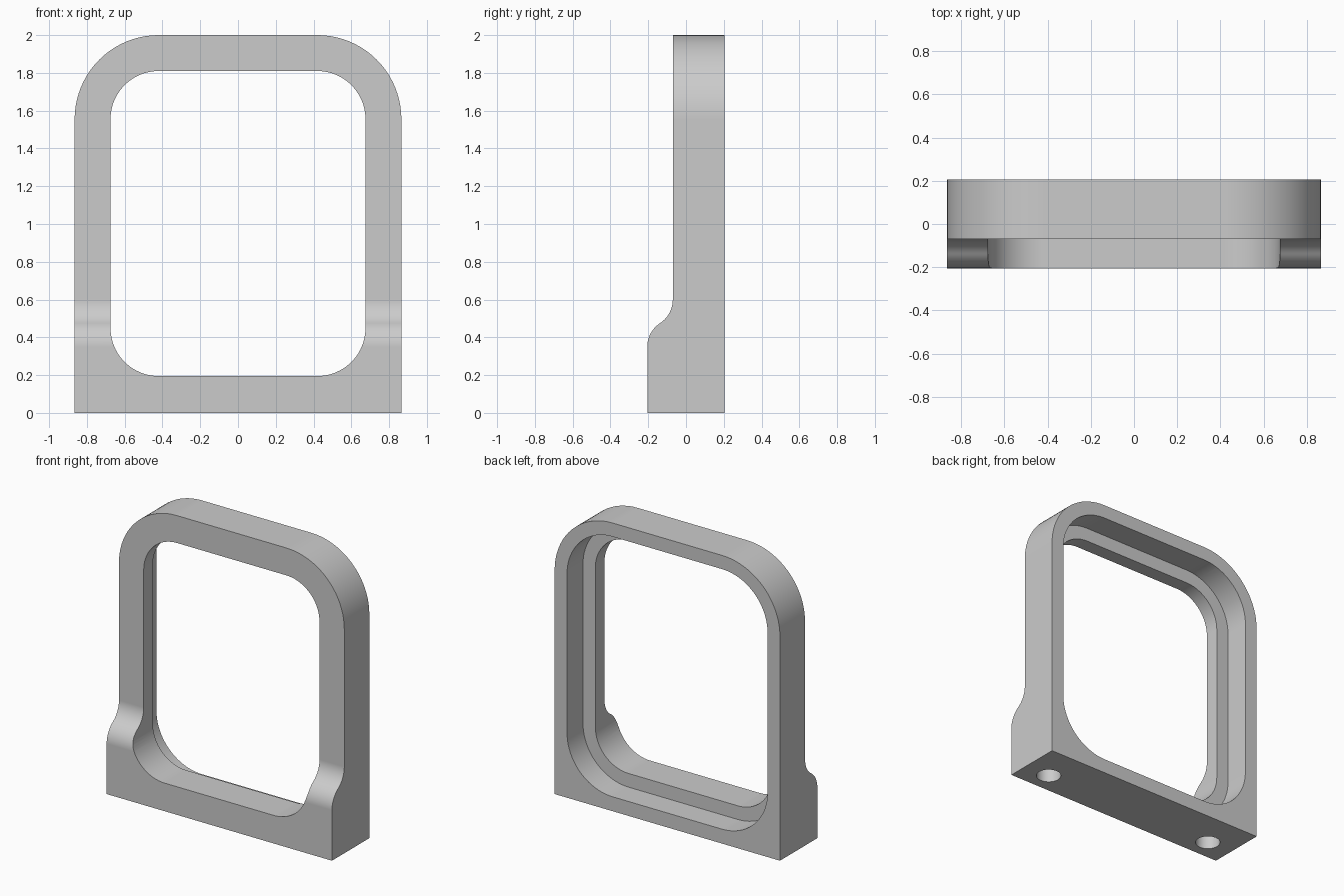
import bpy
import bmesh
from math import asin, cos, sin, pi
from mathutils import Vector

cube = bpy.data.objects.get("Cube")
if cube:
    bpy.data.objects.remove(cube, do_unlink=True)

HALF_W, HEIGHT = 0.865, 2.0
BACK, FRONT, UPPER_FRONT = 0.205, -0.205, -0.07
SEGMENTS = 20

grey = bpy.data.materials.new("light grey")
grey.use_nodes = True
grey.diffuse_color = (0.6, 0.6, 0.6, 1)
grey.node_tree.nodes["Principled BSDF"].inputs["Base Color"].default_value = grey.diffuse_color


def arc(cx, cy, r, start, end):
    """Points on an arc, angles in radians."""
    return [(cx + r * cos(start + (end - start) * i / SEGMENTS),
             cy + r * sin(start + (end - start) * i / SEGMENTS))
            for i in range(SEGMENTS + 1)]


def rounded(half_w, low, high, r, round_bottom=True):
    """Outline in x and z with rounded corners."""
    x = half_w - r
    pts = arc(x, high - r, r, 0, pi / 2) + arc(-x, high - r, r, pi / 2, pi)
    if round_bottom:
        return pts + arc(-x, low + r, r, pi, 1.5 * pi) + arc(x, low + r, r, 1.5 * pi, 2 * pi)
    return pts + [(-half_w, low), (half_w, low)]


def prism(name, points, place, sweep):
    """Closed prism: place maps each 2D point to 3D, sweep extrudes it."""
    bm = bmesh.new()
    face = bm.faces.new([bm.verts.new(place(a, b)) for a, b in points])
    new = bmesh.ops.extrude_face_region(bm, geom=[face])["geom"]
    bmesh.ops.translate(bm, vec=Vector(sweep),
                        verts=[v for v in new if isinstance(v, bmesh.types.BMVert)])
    bmesh.ops.recalc_face_normals(bm, faces=bm.faces[:])
    mesh = bpy.data.meshes.new(name)
    bm.to_mesh(mesh)
    bm.free()
    mesh.materials.append(grey)
    obj = bpy.data.objects.new(name, mesh)
    bpy.context.collection.objects.link(obj)
    return obj


# Side profile: thick foot with an S-curved shoulder up to the thin frame
z0, z1 = 0.35, 0.60
step, rise = UPPER_FRONT - FRONT, z1 - z0
r = (step ** 2 + rise ** 2) / (4 * step)
turn = asin(rise / (2 * r))
shoulder = arc(FRONT + r, z0, r, pi, pi - turn)
shoulder += arc(UPPER_FRONT - r, z1, r, -turn, 0)[1:]
profile = [(BACK, 0), (FRONT, 0)] + shoulder + [(UPPER_FRONT, HEIGHT + 0.1), (BACK, HEIGHT + 0.1)]
frame = prism("frame", profile, lambda y, z: (-1, y, z), (2, 0, 0))


def cutter(name, outline, y_start, y_end):
    return prism(name, outline, lambda x, z: (x, y_start, z), (0, y_end - y_start, 0))


# Outer silhouette, window opening and wider recess from the back
tools = [
    (cutter("outer_outline", rounded(HALF_W, -0.1, HEIGHT, 0.445, False), -0.5, 0.5), "INTERSECT"),
    (cutter("window_cutter", rounded(0.675, 0.195, 1.81, 0.255), -0.5, 0.5), "DIFFERENCE"),
    (cutter("back_recess_cutter", rounded(0.77, 0.10, 1.905, 0.35), 0.03, 0.5), "DIFFERENCE"),
]

# Mounting holes in the underside
for side, sx in (("left", 1), ("right", -1)):
    circle = arc(sx * 0.673, -0.058, 0.08, 0, 2 * pi)[:-1]
    hole = prism(side + "_hole_cutter", circle, lambda x, y: (x, y, -0.1), (0, 0, 0.29))
    tools.append((hole, "DIFFERENCE"))

bpy.ops.object.select_all(action="DESELECT")
frame.select_set(True)
bpy.context.view_layer.objects.active = frame
for tool, operation in tools:
    tool.hide_render = True
    mod = frame.modifiers.new(tool.name, "BOOLEAN")
    mod.object = tool
    mod.operation = operation
    mod.solver = "EXACT"
    bpy.ops.object.modifier_apply(modifier=mod.name)
for tool, operation in tools:
    bpy.data.objects.remove(tool, do_unlink=True)

# Smooth curves, crisp edges and flat large faces
bpy.ops.object.shade_smooth_by_angle(angle=pi / 6)
normals = frame.modifiers.new("weighted_normals", "WEIGHTED_NORMAL")
normals.keep_sharp = True
